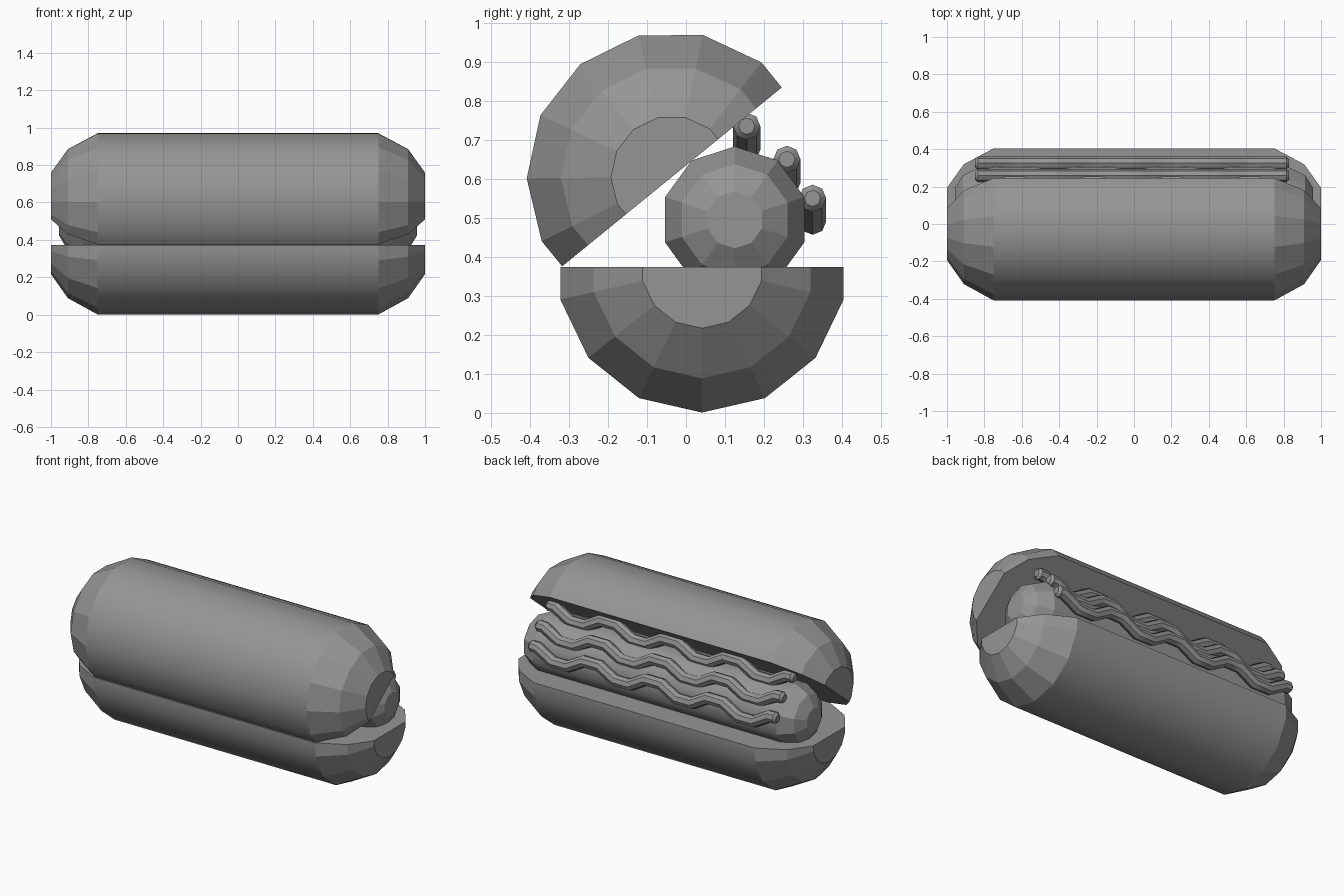
import bpy, bmesh, math
from math import cos, sin, pi, radians

if "Cube" in bpy.data.objects:
    bpy.data.objects.remove(bpy.data.objects["Cube"])

grey = bpy.data.materials.new("dark_grey")
grey.diffuse_color = (0.3, 0.3, 0.3, 1)
grey.use_nodes = True
grey.node_tree.nodes["Principled BSDF"].inputs["Base Color"].default_value = grey.diffuse_color


def loft(name, rings, angle, smooth_from=0.0):
    """Skin a list of closed rings and cap both ends; only long faces are smooth."""
    bm = bmesh.new()
    loops = [[bm.verts.new(p) for p in ring] for ring in rings]
    n = len(loops[0])
    for a, b in zip(loops, loops[1:]):
        for i in range(n):
            j = (i + 1) % n
            bm.faces.new((a[i], a[j], b[j], b[i]))
    bm.faces.new(loops[0])
    bm.faces.new(loops[-1])
    bmesh.ops.recalc_face_normals(bm, faces=bm.faces[:])
    mesh = bpy.data.meshes.new(name)
    bm.to_mesh(mesh)
    bm.free()
    mesh.materials.append(grey)
    obj = bpy.data.objects.new(name, mesh)
    bpy.context.collection.objects.link(obj)
    bpy.ops.object.select_all(action='DESELECT')
    obj.select_set(True)
    bpy.context.view_layer.objects.active = obj
    bpy.ops.object.shade_smooth_by_angle(angle=radians(angle))
    for poly in mesh.polygons:
        xs = [mesh.vertices[v].co.x for v in poly.vertices]
        poly.use_smooth = max(xs) - min(xs) > smooth_from
    return obj


def capsule(name, section, stations, centre, tilt=0, angle=30):
    """Sweep a section along x with scaled-down ends, mirrored about x = 0."""
    both = [(-x, s) for x, s in reversed(stations)] + stations
    c, s_ = cos(radians(tilt)), sin(radians(tilt))
    rings = [[(x, centre[0] + k * (y * c - z * s_), centre[1] + k * (y * s_ + z * c))
              for y, z in section] for x, k in both]
    return loft(name, rings, angle, smooth_from=1.0)


# Bun halves: half of a 14-sided circle, the upper one tipped open
R, step = 0.373, 2 * pi / 14
half = [(R * sin(k * step), -R * cos(k * step)) for k in range(-3, 4)]
edge = R * cos(step / 2)
half = [(-edge, 0)] + half + [(edge, 0)]
bun_ends = [(0.75, 1), (0.91, 0.765), (1.0, 0.42)]
capsule("bottom_bun", half, bun_ends, (0.041, 0.374))
capsule("top_bun", half, bun_ends, (-0.036, 0.606), tilt=219.15)

# Sausage
deca = [(0.188 * sin(k * pi / 5), 0.188 * cos(k * pi / 5)) for k in range(10)]
capsule("sausage", deca, [(0.825, 1), (0.915, 0.76), (0.956, 0.39)],
        (0.125, 0.496), angle=40)


# Wavy sauce strands
def strand(name, cy, cz, r=0.035, amp=0.03, x0=-0.85, x1=0.83, waves=4):
    path = [(x0, amp), (x0 + 0.015, amp)]
    for i in range(waves * 4):
        t = (i + 0.5) / (waves * 4)
        path.append((x0 + (x1 - x0) * t, amp * (1 if i % 4 in (0, 3) else -1)))
    path += [(x1 - 0.015, amp), (x1, amp)]
    last = len(path) - 1
    rings = []
    for i, (x, z) in enumerate(path):
        a, b = path[max(i - 1, 0)], path[min(i + 1, last)]
        slope = math.atan2(b[1] - a[1], b[0] - a[0])
        rad = r * (0.6 if i in (0, last) else 1)
        rings.append([(x - rad * sin(q) * sin(slope), cy + rad * cos(q),
                       cz + z + rad * sin(q) * cos(slope))
                      for q in (k * pi / 4 for k in range(8))])
    return loft(name, rings, 40)


for i, (y, z) in enumerate([(0.156, 0.706), (0.259, 0.621), (0.325, 0.521)]):
    strand(f"sauce_strand_{i + 1}", y, z)
